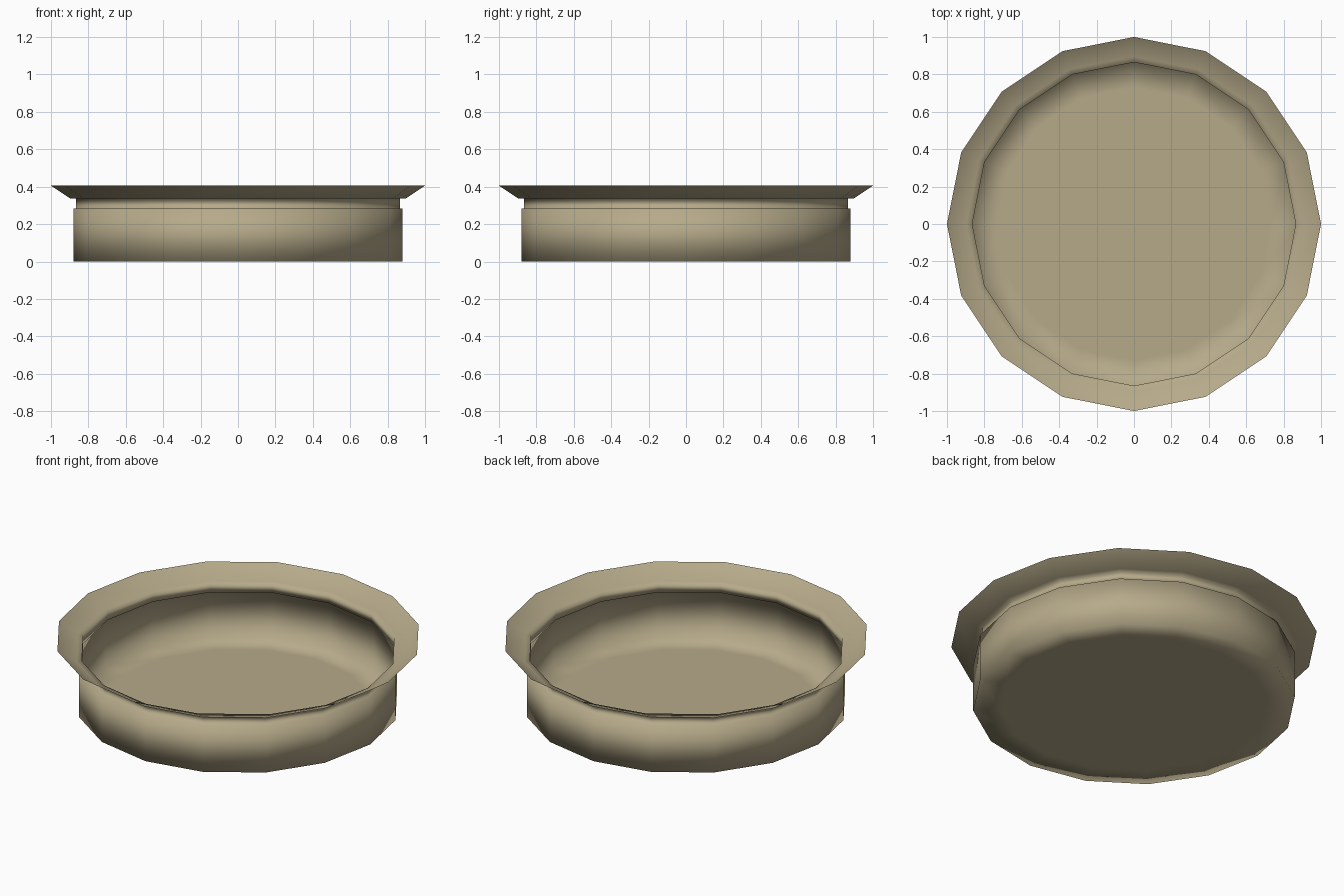
import bpy, bmesh, math

if "Cube" in bpy.data.objects:
    bpy.data.objects.remove(bpy.data.objects["Cube"])

SIDES = 16

# Dish colour
clay = bpy.data.materials.new("tan_clay")
clay.diffuse_color = (0.468, 0.402, 0.254, 1.0)
clay.use_nodes = True
clay.node_tree.nodes["Principled BSDF"].inputs["Base Color"].default_value = clay.diffuse_color

# Thin-walled profile (radius, height): floor, wall, stepped neck, flared rim
profile = [(0.73, 0.0), (0.88, 0.0), (0.88, 0.283), (0.865, 0.283),
           (0.865, 0.336), (0.895, 0.336), (1.0, 0.406)]

bm = bmesh.new()
rings = []
for r, z in profile:
    rings.append([bm.verts.new((r * math.cos(2 * math.pi * i / SIDES),
                                r * math.sin(2 * math.pi * i / SIDES), z))
                  for i in range(SIDES)])

# Floor disc, facing down
bm.faces.new(list(reversed(rings[0])))

# Bands between neighbouring rings
for low, high in zip(rings, rings[1:]):
    for i in range(SIDES):
        j = (i + 1) % SIDES
        bm.faces.new((low[i], low[j], high[j], high[i]))

# The whole sheet is softly shaded
for f in bm.faces:
    f.smooth = True

mesh = bpy.data.meshes.new("round_dish")
bm.to_mesh(mesh)
bm.free()
mesh.materials.append(clay)
dish = bpy.data.objects.new("round_dish", mesh)
bpy.context.collection.objects.link(dish)
